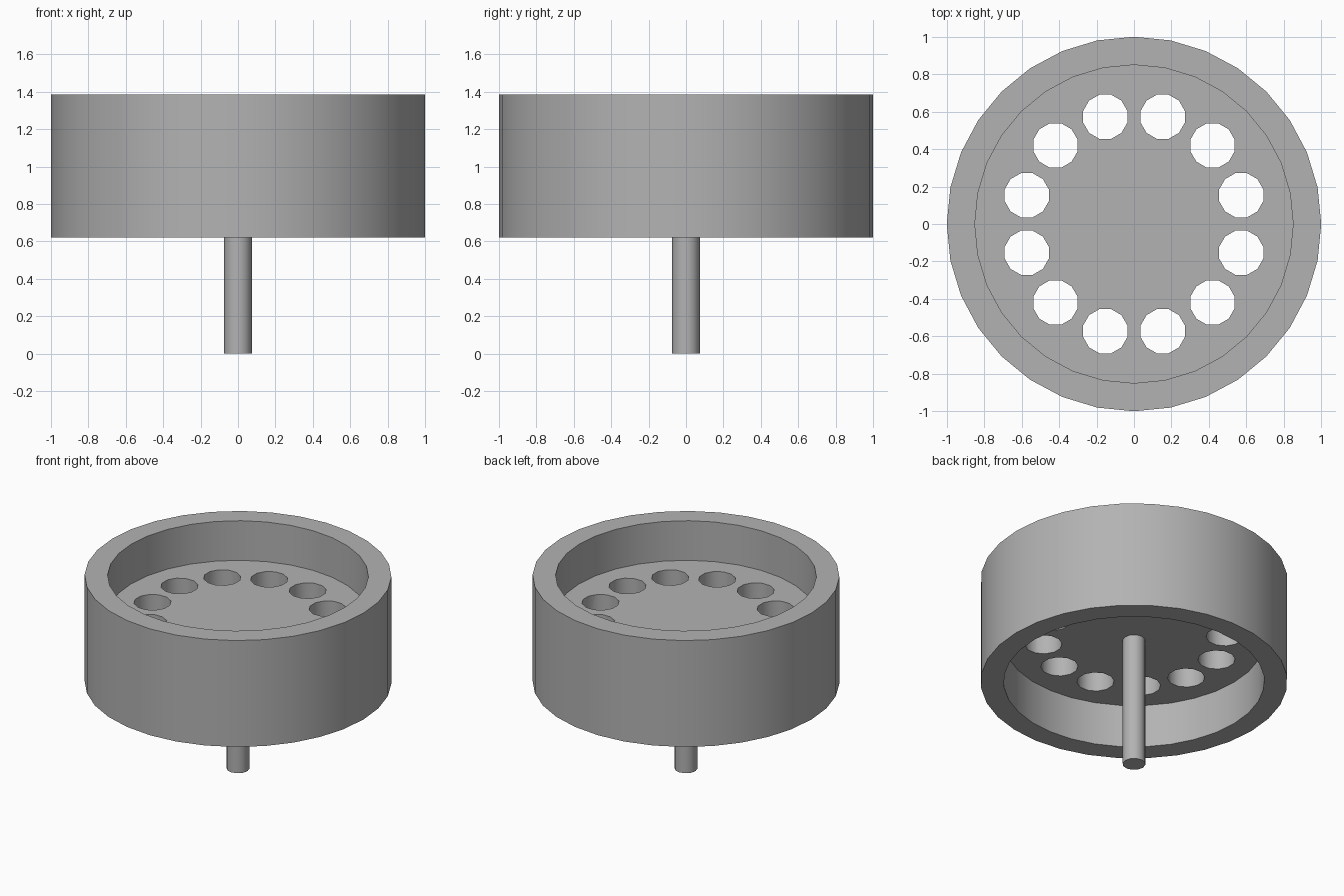
import bpy
import math

cube = bpy.data.objects.get("Cube")
if cube:
    bpy.data.objects.remove(cube, do_unlink=True)

grey = bpy.data.materials.new("plain_grey")
grey.use_nodes = True
GREY = (0.45, 0.45, 0.45, 1)
grey.diffuse_color = GREY
grey.node_tree.nodes["Principled BSDF"].inputs["Base Color"].default_value = GREY

RIM_BOTTOM, RIM_TOP = 0.62, 1.385
WEB_BOTTOM, WEB_TOP = 0.93, 1.10


def cylinder(name, radius, low, high, sides, x=0, y=0, turn=0):
    bpy.ops.mesh.primitive_cylinder_add(
        vertices=sides, radius=radius, depth=high - low,
        location=(x, y, (low + high) / 2), rotation=(0, 0, turn))
    obj = bpy.context.object
    obj.name = name
    obj.data.materials.append(grey)
    return obj


def cut(target, cutter):
    mod = target.modifiers.new("cut", "BOOLEAN")
    mod.operation = "DIFFERENCE"
    mod.solver = "EXACT"
    mod.object = cutter
    bpy.context.view_layer.objects.active = target
    bpy.ops.object.modifier_apply(modifier=mod.name)
    bpy.data.objects.remove(cutter, do_unlink=True)


def smooth(obj):
    bpy.ops.object.select_all(action="DESELECT")
    obj.select_set(True)
    bpy.context.view_layer.objects.active = obj
    bpy.ops.object.shade_smooth_by_angle(angle=math.radians(35))


# Wheel body, hollowed from above and below to leave the web
wheel = cylinder("wheel", 1, RIM_BOTTOM, RIM_TOP, 32)
cut(wheel, cylinder("upper_recess", 0.85, WEB_TOP, RIM_TOP + 0.1, 32))
cut(wheel, cylinder("lower_recess", 0.85, RIM_BOTTOM - 0.1, WEB_BOTTOM, 32))

# Ring of round holes through the web
for i in range(12):
    a = math.radians(15 + 30 * i)
    cut(wheel, cylinder("hole", 0.122, WEB_BOTTOM - 0.1, WEB_TOP + 0.1, 12,
                        0.593 * math.cos(a), 0.593 * math.sin(a), a))
smooth(wheel)

# Axle below the web
axle = cylinder("axle", 0.075, 0, WEB_BOTTOM + 0.02, 12)
smooth(axle)
